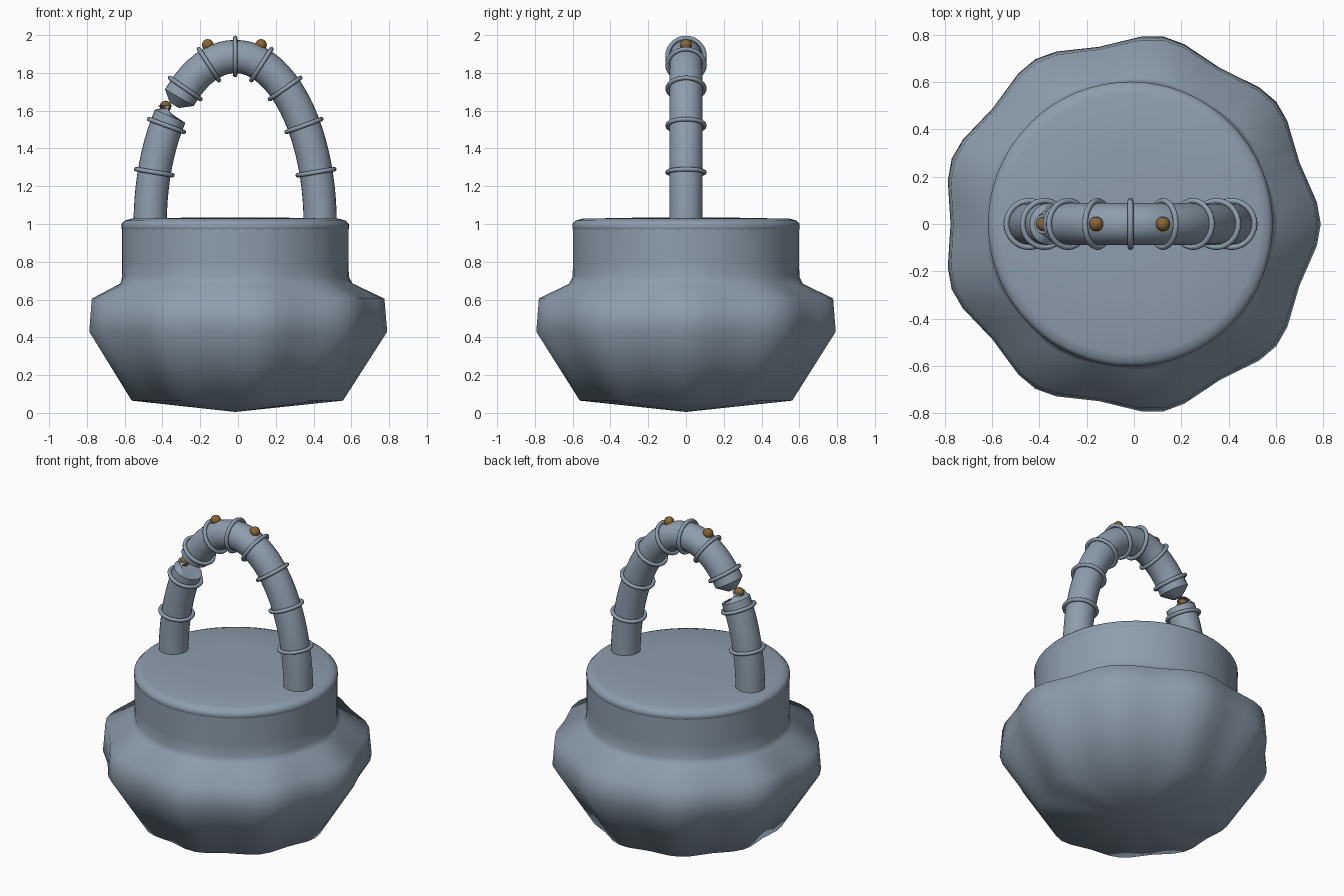
import bpy
from math import sin, cos, pi, radians
from mathutils import Vector

default = bpy.data.objects.get("Cube")
if default:
    bpy.data.objects.remove(default, do_unlink=True)

CX = -0.015            # shared axis of pot and handle
TUBE = 0.088           # handle radius


def make_material(name, rgb):
    mat = bpy.data.materials.new(name)
    mat.use_nodes = True
    colour = (*rgb, 1)
    mat.diffuse_color = colour
    mat.node_tree.nodes["Principled BSDF"].inputs["Base Color"].default_value = colour
    return mat


metal = make_material("blue grey metal", (0.27, 0.34, 0.42))
bronze = make_material("bronze", (0.25, 0.13, 0.035))


def finish(obj, name, mat, angle):
    obj.name = name
    obj.data.materials.append(mat)
    bpy.ops.object.select_all(action="DESELECT")
    obj.select_set(True)
    bpy.context.view_layer.objects.active = obj
    bpy.ops.object.shade_smooth_by_angle(angle=radians(angle))


def loft(name, rings, mat, angle):
    """Skin a list of rings; a ring with one point closes to a tip."""
    verts, faces, starts = [], [], []
    for ring in rings:
        starts.append(len(verts))
        verts += ring
    for a, b, i, j in zip(rings, rings[1:], starts, starts[1:]):
        n = max(len(a), len(b))
        for k in range(n):
            m = (k + 1) % n
            if len(a) == 1:
                faces.append((i, j + m, j + k))
            elif len(b) == 1:
                faces.append((i + k, i + m, j))
            else:
                faces.append((i + k, i + m, j + m, j + k))
    if len(rings[0]) > 1:
        faces.append(tuple(reversed(range(len(rings[0])))))
    if len(rings[-1]) > 1:
        faces.append(tuple(range(starts[-1], len(verts))))
    mesh = bpy.data.meshes.new(name)
    mesh.from_pydata(verts, [], faces)
    obj = bpy.data.objects.new(name, mesh)
    bpy.context.collection.objects.link(obj)
    finish(obj, name, mat, angle)


def lobed_ring(radius, z, lobe, sides):
    if radius == 0:
        return [(CX, 0, z)]
    ring = []
    for k in range(sides):
        t = 2 * pi * k / sides
        r = radius + lobe * cos(9 * t)
        ring.append((CX + r * cos(t), r * sin(t), z))
    return ring


# Pot body with nine soft lobes: radius, height, lobe depth
body = [(0, 0.005, 0), (0.555, 0.065, 0.016), (0.783, 0.43, 0.022),
        (0.77, 0.605, 0.02), (0.615, 0.685, 0.007), (0.6, 0.72, 0.002),
        (0.6, 0.8, 0), (0.6, 1.0, 0), (0, 1.0, 0)]
loft("pot_body", [lobed_ring(r, z, a, 54) for r, z, a in body], metal, 70)

# Lid with chamfered rim
lid = [(0.59, 0.96, 0), (0.602, 0.975, 0), (0.602, 1.0, 0), (0.585, 1.018, 0),
       (0.55, 1.028, 0), (0.3, 1.033, 0), (0, 1.035, 0)]
loft("lid", [lobed_ring(r, z, a, 64) for r, z, a in lid], metal, 60)


# Handle follows a half ellipse
def arc(deg):
    t = radians(deg)
    point = Vector((CX + 0.45 * cos(t), 0, 1 + 0.887 * sin(t)))
    tangent = Vector((-0.45 * sin(t), 0, 0.887 * cos(t))).normalized()
    return point, tangent


def tube_ring(centre, tangent, radius, sides=24):
    side = Vector((0, 1, 0))
    out = side.cross(tangent)
    return [tuple(centre + radius * (cos(a) * out + sin(a) * side))
            for a in (2 * pi * k / sides for k in range(sides))]


def tube(first, last, steps):
    return [tube_ring(*arc(first + (last - first) * k / steps), TUBE)
            for k in range(steps + 1)]


# Long handle piece, tapering at the break
tip = tube_ring(Vector((-0.337, 0, 1.628)), arc(131)[1], 0.028)
loft("handle_long_piece", tube(0, 131, 32) + [tip], metal, 35)

# Short stub, tapering to a flat top at the break
stub_tip = tube_ring(Vector((-0.384, 0, 1.627)), Vector((0, 0, 1)), 0.04)
stub = [list(reversed(r)) for r in tube(180, 140, 10) + [stub_tip]]
stub = [list(reversed(r)) for r in reversed(stub)]
loft("handle_stub", stub, metal, 35)

# Bands around the handle
for i in range(1, 10):
    point, tangent = arc(18 * i)
    bpy.ops.mesh.primitive_torus_add(
        location=point, rotation=tangent.to_track_quat("Z", "Y").to_euler(),
        major_radius=0.098, minor_radius=0.012, major_segments=32, minor_segments=8)
    finish(bpy.context.object, f"handle_band_{i}", metal, 60)

# Bronze studs on top of the handle and at the break
for name, x, z in (("right_stud", -0.16, 1.948), ("left_stud", 0.122, 1.948),
                   ("break_stud", -0.384, 1.622)):
    bpy.ops.mesh.primitive_uv_sphere_add(segments=16, ring_count=8,
                                         radius=0.031, location=(x, 0, z))
    finish(bpy.context.object, name, bronze, 60)
